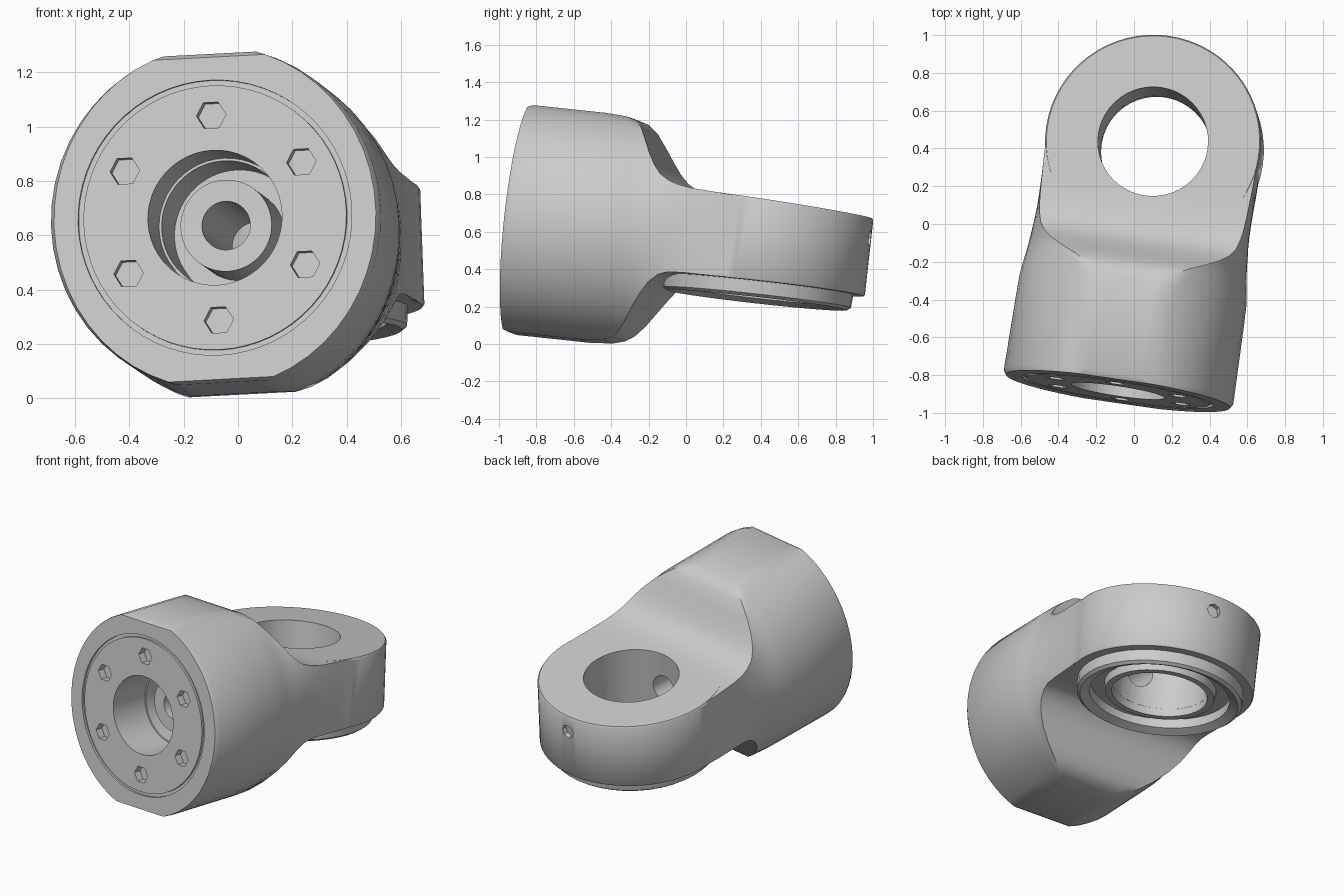
import bpy, bmesh, math
from mathutils import Matrix, Vector

if "Cube" in bpy.data.objects:
    bpy.data.objects.remove(bpy.data.objects["Cube"])

grey = bpy.data.materials.new("metal_grey")
grey.use_nodes = True
GREY = (0.6, 0.6, 0.6, 1)
grey.diffuse_color = GREY
grey.node_tree.nodes["Principled BSDF"].inputs["Base Color"].default_value = GREY

EYE_Y = 1.318
ROUND = 0.635
# The part is built along +y from the centre of its front face, then tilted
PLACE = (Matrix.Translation((-0.085, -0.885, 0.665))
         @ Matrix.Rotation(math.radians(-8.5), 4, 'Z')
         @ Matrix.Rotation(math.radians(-6), 4, 'X')
         @ Matrix.Rotation(math.radians(-3), 4, 'Y'))


def finish(name, bm):
    bmesh.ops.recalc_face_normals(bm, faces=bm.faces)
    mesh = bpy.data.meshes.new(name)
    bm.to_mesh(mesh)
    bm.free()
    mesh.materials.append(grey)
    ob = bpy.data.objects.new(name, mesh)
    bpy.context.collection.objects.link(ob)
    return ob


def bridge(bm, pairs):
    for a, b in pairs:
        for i in range(len(a)):
            j = (i + 1) % len(a)
            bm.faces.new((a[i], a[j], b[j], b[i]))


def turned(name, profile, axis, centre, sides=48, closed=False):
    """Turn (radius, height) points around an axis; closed makes a ring."""
    bm = bmesh.new()
    rows = []
    for r, h in profile:
        row = []
        for i in range(sides):
            a = math.tau * i / sides
            u, v = r * math.cos(a), r * math.sin(a)
            p = Vector((u, v, h)) if axis == 'Z' else Vector((u, h, v))
            row.append(bm.verts.new(p + Vector(centre)))
        rows.append(row)
    pairs = list(zip(rows, rows[1:]))
    if closed:
        pairs.append((rows[-1], rows[0]))
    else:
        bm.faces.new(rows[0])
        bm.faces.new(rows[-1])
    bridge(bm, pairs)
    return finish(name, bm)


def combine(target, tool, operation):
    mod = target.modifiers.new("combine", 'BOOLEAN')
    mod.operation, mod.object, mod.solver = operation, tool, 'EXACT'
    bpy.context.view_layer.objects.active = target
    bpy.ops.object.modifier_apply(modifier=mod.name)
    bpy.data.objects.remove(tool)


def outline(width, top, bottom, power, arc=20, flat=10):
    """Round outline with flat top and bottom; a low power squares the sides."""
    low, high = -math.asin(bottom / ROUND), math.asin(top / ROUND)
    right = []
    for i in range(arc + 1):
        a = low + (high - low) * i / arc
        right.append((width * math.cos(a) ** power, ROUND * math.sin(a)))
    left = [(-x, z) for x, z in reversed(right)]
    across = [1 - 2 * k / flat for k in range(1, flat)]
    return (right + [(right[-1][0] * t, top) for t in across]
            + left + [(-right[0][0] * t, -bottom) for t in across])


# Barrel and neck: (y, half width, top, bottom, side power)
sections = [
    (0.00, 0.60, 0.595, 0.60, 1), (0.025, 0.615, 0.61, 0.61, 1),
    (0.42, 0.61, 0.61, 0.61, 1), (0.54, 0.607, 0.602, 0.60, 1),
    (0.60, 0.60, 0.583, 0.58, 1), (0.64, 0.593, 0.545, 0.545, 1),
    (0.68, 0.587, 0.48, 0.485, 1), (0.72, 0.582, 0.41, 0.41, 0.95),
    (0.76, 0.578, 0.35, 0.34, 0.85), (0.80, 0.575, 0.305, 0.28, 0.75),
    (0.85, 0.57, 0.275, 0.235, 0.6), (0.90, 0.567, 0.258, 0.215, 0.45),
    (0.98, 0.565, 0.245, 0.21, 0.3), (1.15, 0.565, 0.235, 0.21, 0.12),
    (EYE_Y, 0.567, 0.228, 0.208, 0.08)]
bm = bmesh.new()
rows = [[bm.verts.new((x, y, z)) for x, z in outline(*shape)]
        for y, *shape in sections]
bm.faces.new(rows[0])
bm.faces.new(rows[-1])
bridge(bm, zip(rows, rows[1:]))
body = finish("joint_body", bm)

# Eye disc, its top sloping gently down towards the back
eye = turned("eye", [(0.565, -0.21), (0.572, -0.2), (0.572, 0.22), (0.565, 0.23)],
             'Z', (0, EYE_Y, 0), 64)
for v in eye.data.vertices:
    if v.co.z > 0:
        v.co.z -= 0.04 * (v.co.y - EYE_Y)
combine(body, eye, 'UNION')

# Eye hole, stepped front bore with a passage through its core, and ring grooves
combine(body, turned("eye_hole", [(0.292, -0.5), (0.292, 0.5)], 'Z', (0, EYE_Y, 0)),
        'DIFFERENCE')
combine(body, turned("bore", [(0.25, -0.1), (0.25, 0.28), (0.09, 0.281), (0.09, 1.15)],
                     'Y', (0, 0, 0)), 'DIFFERENCE')
for inner, outer, start, end in [(0.49, 0.51, -0.05, 0.015), (0.17, 0.24, 0.2, 0.6)]:
    combine(body, turned("groove", [(inner, start), (outer, start), (outer, end), (inner, end)],
                         'Y', (0, 0, 0), 64, True), 'DIFFERENCE')

# Six shallow pockets around the bore
for k in range(6):
    a = math.radians(30 + 60 * k)
    combine(body, turned("pocket", [(0.055, -0.05), (0.055, 0.05)], 'Y',
                         (0.38 * math.cos(a), 0, 0.38 * math.sin(a)), 6), 'DIFFERENCE')

# Small notch in the back of the eye
combine(body, turned("notch", [(0.045, 0.54), (0.045, 0.7)], 'Y', (0, EYE_Y, 0.1), 8),
        'DIFFERENCE')

# Two seal rings under the eye
outer_ring = turned("outer_seal_ring", [(0.51, -0.2), (0.505, -0.28), (0.485, -0.295),
                                        (0.43, -0.27), (0.43, -0.2)],
                    'Z', (0, EYE_Y, 0), 40, True)
inner_ring = turned("inner_seal_ring", [(0.345, -0.2), (0.335, -0.26), (0.293, -0.26),
                                        (0.293, -0.2)],
                    'Z', (0, EYE_Y, 0), 40, True)

for ob in (body, outer_ring, inner_ring):
    ob.data.transform(PLACE)
    bpy.ops.object.select_all(action='DESELECT')
    ob.select_set(True)
    bpy.context.view_layer.objects.active = ob
    bpy.ops.object.shade_smooth_by_angle(angle=math.radians(35))
